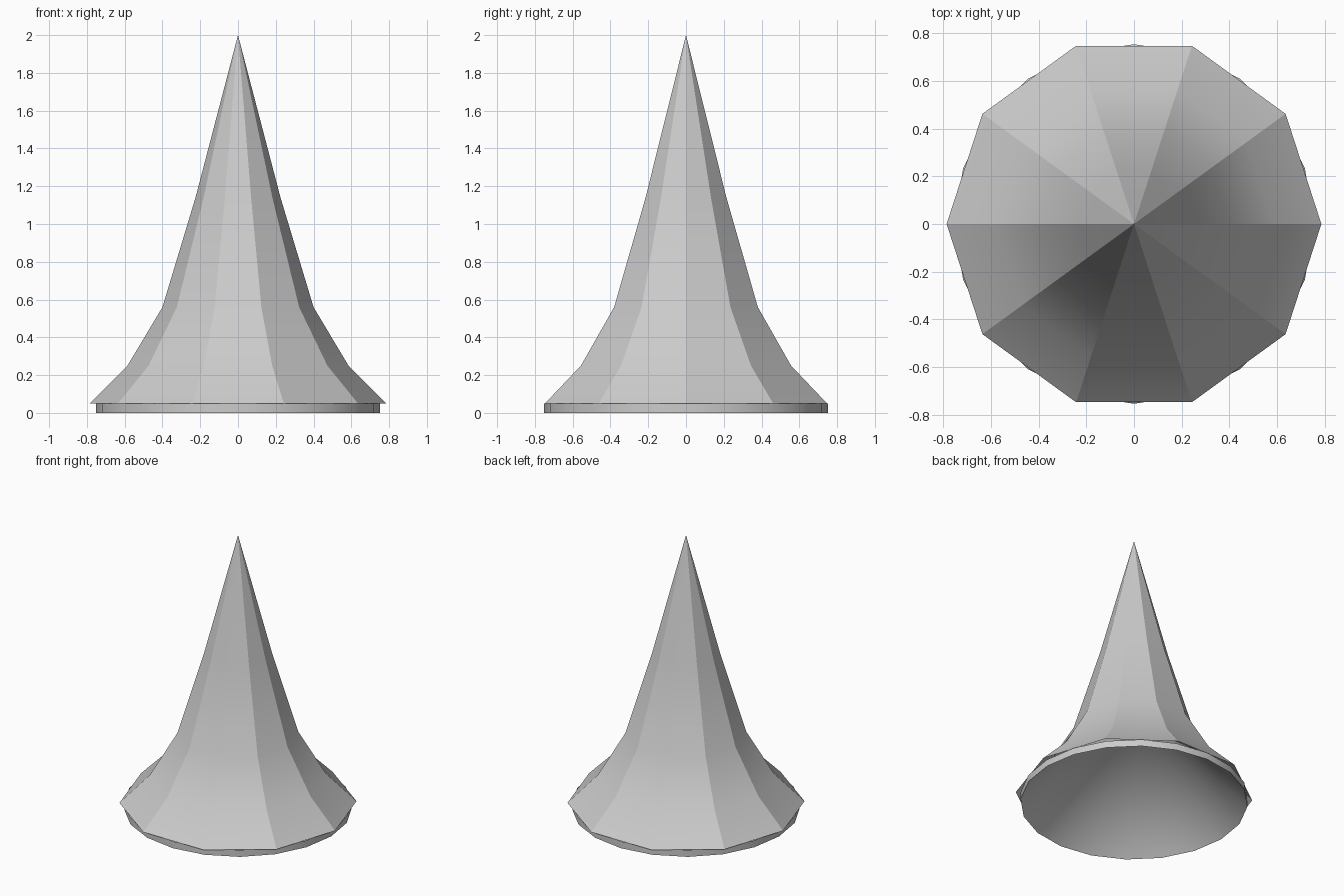
import bpy, bmesh
from math import cos, sin, tau

if "Cube" in bpy.data.objects:
    bpy.data.objects.remove(bpy.data.objects["Cube"])


def ring(bm, n, r, z):
    return [bm.verts.new((r * cos(tau * i / n), r * sin(tau * i / n), z)) for i in range(n)]


def skin(bm, lower, upper):
    n = len(lower)
    for i in range(n):
        j = (i + 1) % n
        bm.faces.new((lower[i], lower[j], upper[j], upper[i]))


def fan(bm, loop, z):
    tip = bm.verts.new((0, 0, z))
    for i in range(len(loop)):
        bm.faces.new((loop[i], loop[(i + 1) % len(loop)], tip))


def finish(bm, name, angle):
    mesh = bpy.data.meshes.new(name)
    bm.to_mesh(mesh)
    bm.free()
    obj = bpy.data.objects.new(name, mesh)
    bpy.context.collection.objects.link(obj)
    for p in mesh.polygons:
        p.use_smooth = True
    mesh.set_sharp_from_angle(angle=angle)
    return obj


# Flared ten-sided spire
bm = bmesh.new()
profile = [(0.785, 0.05), (0.585, 0.25), (0.40, 0.56), (0.225, 1.14)]
rings = [ring(bm, 10, r, z) for r, z in profile]
for a, b in zip(rings, rings[1:]):
    skin(bm, a, b)
fan(bm, rings[-1], 2.0)
finish(bm, "spire_roof", 0.4)

# Twenty-sided base band
bm = bmesh.new()
skin(bm, ring(bm, 20, 0.753, 0.0), ring(bm, 20, 0.753, 0.05))
finish(bm, "base_band", 0.6)

# Conical hollow underside
bm = bmesh.new()
fan(bm, ring(bm, 20, 0.753, 0.0), 0.75)
bmesh.ops.reverse_faces(bm, faces=bm.faces)
finish(bm, "underside", 0.6)
